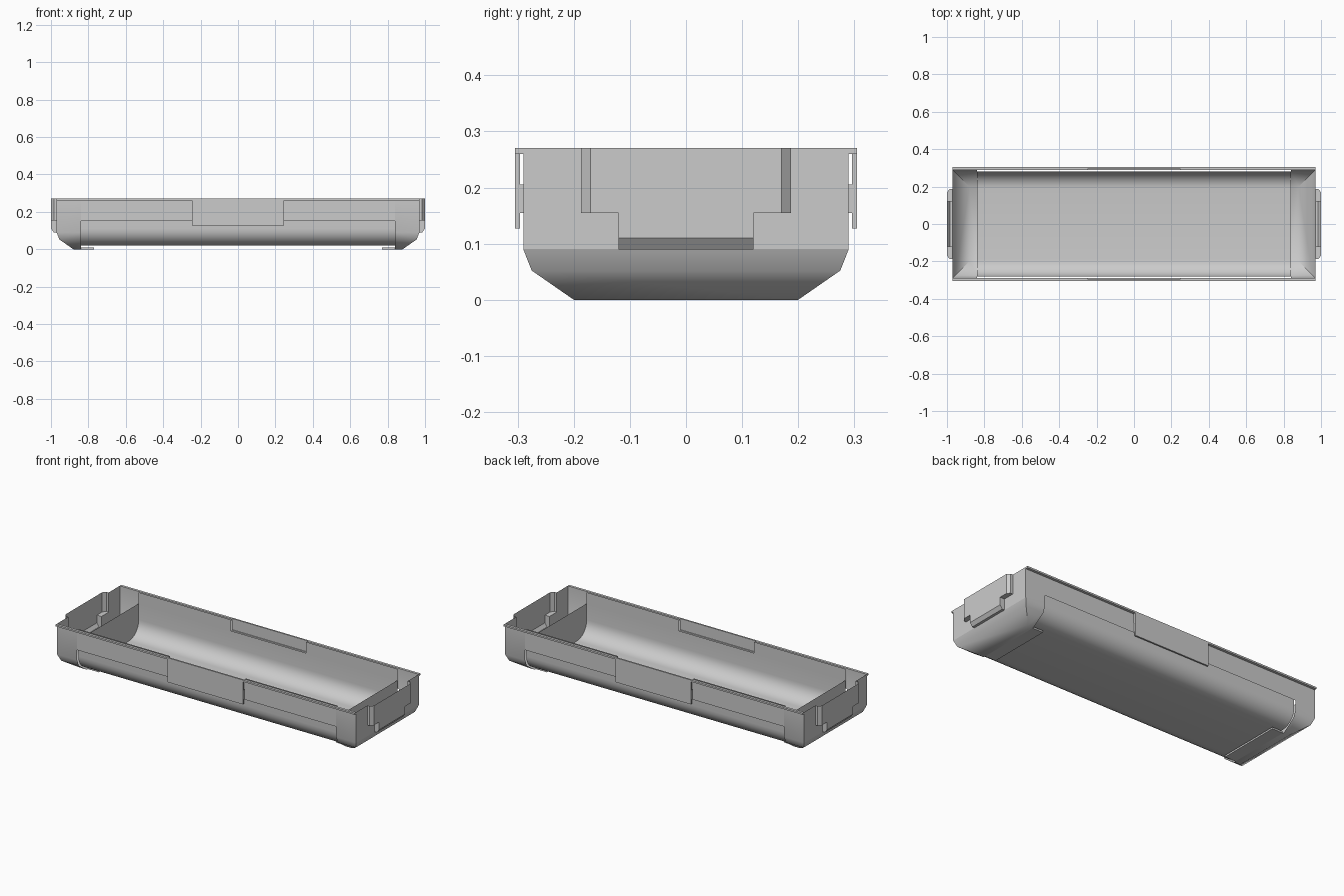
import bpy, bmesh, math

if "Cube" in bpy.data.objects:
    bpy.data.objects.remove(bpy.data.objects["Cube"])


def build(name, faces, smooth=40):
    """Make one object from polygons, welding shared corners."""
    bm = bmesh.new()
    for f in faces:
        bm.faces.new([bm.verts.new(p) for p in f])
    bmesh.ops.remove_doubles(bm, verts=bm.verts, dist=0.0005)
    bmesh.ops.recalc_face_normals(bm, faces=bm.faces)
    me = bpy.data.meshes.new(name)
    bm.to_mesh(me)
    bm.free()
    ob = bpy.data.objects.new(name, me)
    bpy.context.collection.objects.link(ob)
    bpy.ops.object.select_all(action='DESELECT')
    ob.select_set(True)
    bpy.context.view_layer.objects.active = ob
    bpy.ops.object.shade_smooth_by_angle(angle=math.radians(smooth))
    return ob


def box(x0, x1, y0, y1, z0, z1):
    c = [(x, y, z) for x in (x0, x1) for y in (y0, y1) for z in (z0, z1)]
    return [[c[i] for i in q] for q in ((0, 1, 3, 2), (4, 6, 7, 5), (0, 4, 5, 1),
                                       (2, 3, 7, 6), (0, 2, 6, 4), (1, 5, 7, 3))]


X, Y, TOP, MID = 0.97, 0.29, 0.27, 0.84
NOTCH = 0.245
rings = [(X, Y, TOP), (X, Y, 0.09), (0.955, 0.275, 0.052), (0.88, 0.2, 0)]

for sx, side in ((-1, "left"), (1, "right")):
    # Mitred end of the pan, with an opening for the handle pocket
    fs = []
    for (x0, y0, z0), (x1, y1, z1) in zip(rings, rings[1:]):
        for s in (-1, 1):
            fs.append([(sx * MID, s * y0, z0), (sx * x0, s * y0, z0),
                       (sx * x1, s * y1, z1), (sx * MID, s * y1, z1)])
        if z0 < TOP:
            fs.append([(sx * x0, -y0, z0), (sx * x0, y0, z0),
                       (sx * x1, y1, z1), (sx * x1, -y1, z1)])
    for s in (-1, 1):
        fs.append([(sx * X, s * y, z) for y, z in ((Y, TOP), (Y, 0.09), (0.12, 0.09),
                   (0.12, 0.155), (0.187, 0.155), (0.187, TOP))])
    fs.append([(sx * MID, -0.2, 0), (sx * 0.88, -0.2, 0), (sx * 0.88, 0.2, 0), (sx * MID, 0.2, 0)])
    build(side + "_pan_end", fs)

    # Stepped handle pocket, chamfered towards its outer face
    base = [(0.187, TOP), (0.187, 0.155), (0.12, 0.155), (0.12, 0.09)]
    front = [(0.17, TOP), (0.17, 0.155), (0.12, 0.155), (0.12, 0.11)]
    loops = []
    for x, prof in ((X, base), (0.985, base), (1.0, front)):
        pts = prof + [(-y, z) for y, z in reversed(prof)]
        loops.append([(sx * x, y, z) for y, z in pts])
    fs = [[a[i], a[i + 1], b[i + 1], b[i]]
          for a, b in zip(loops, loops[1:]) for i in range(7)]
    fs.append(loops[-1])
    build(side + "_handle_pocket", fs, 20)

    # Foot tab reaching under the trough
    build(side + "_foot_tab", box(*sorted((sx * 0.77, sx * MID)), -0.19, 0.19, 0, 0.01))

# Rounded trough cross-section
half = [(0.28, 0.205)]
for i in range(9):
    a = math.pi / 2 * i / 8
    half.append((0.19 + 0.09 * math.cos(a), 0.11 - 0.09 * math.sin(a)))
section = half + [(-y, z) for y, z in reversed(half)]
fs = [[(-MID, *p), (MID, *p), (MID, *q), (-MID, *q)] for p, q in zip(section, section[1:])]
fs += [[(x, *p) for p in section] for x in (-MID, MID)]
for s in (-1, 1):
    for x0, x1 in ((-MID, -NOTCH), (NOTCH, MID)):
        fs.append([(x0, s * 0.28, 0.205), (x1, s * 0.28, 0.205), (x1, s * 0.28, TOP), (x0, s * 0.28, TOP)])
build("trough", fs)

for s, side in ((-1, "front"), (1, "back")):
    # Upper side wall, notched in the middle
    build(side + "_wall", [[(x, s * Y, z) for x, z in (
        (-MID, TOP), (-MID, 0.15), (MID, 0.15), (MID, TOP), (NOTCH, TOP),
        (NOTCH, 0.205), (-NOTCH, 0.205), (-NOTCH, TOP))]])
    # Thin rim lip
    fs = []
    for x0, x1 in ((-X, -NOTCH), (NOTCH, X)):
        fs += box(x0, x1, *sorted((s * Y, s * 0.305)), 0.26, TOP)
    build(side + "_lip", fs)
    # Hanging centre flap and its bridge to the wall
    build(side + "_flap", box(-NOTCH, NOTCH, *sorted((s * 0.296, s * 0.305)), 0.127, TOP))
    build(side + "_flap_bridge", box(-NOTCH, NOTCH, *sorted((s * Y, s * 0.296)), 0.155, 0.205))
